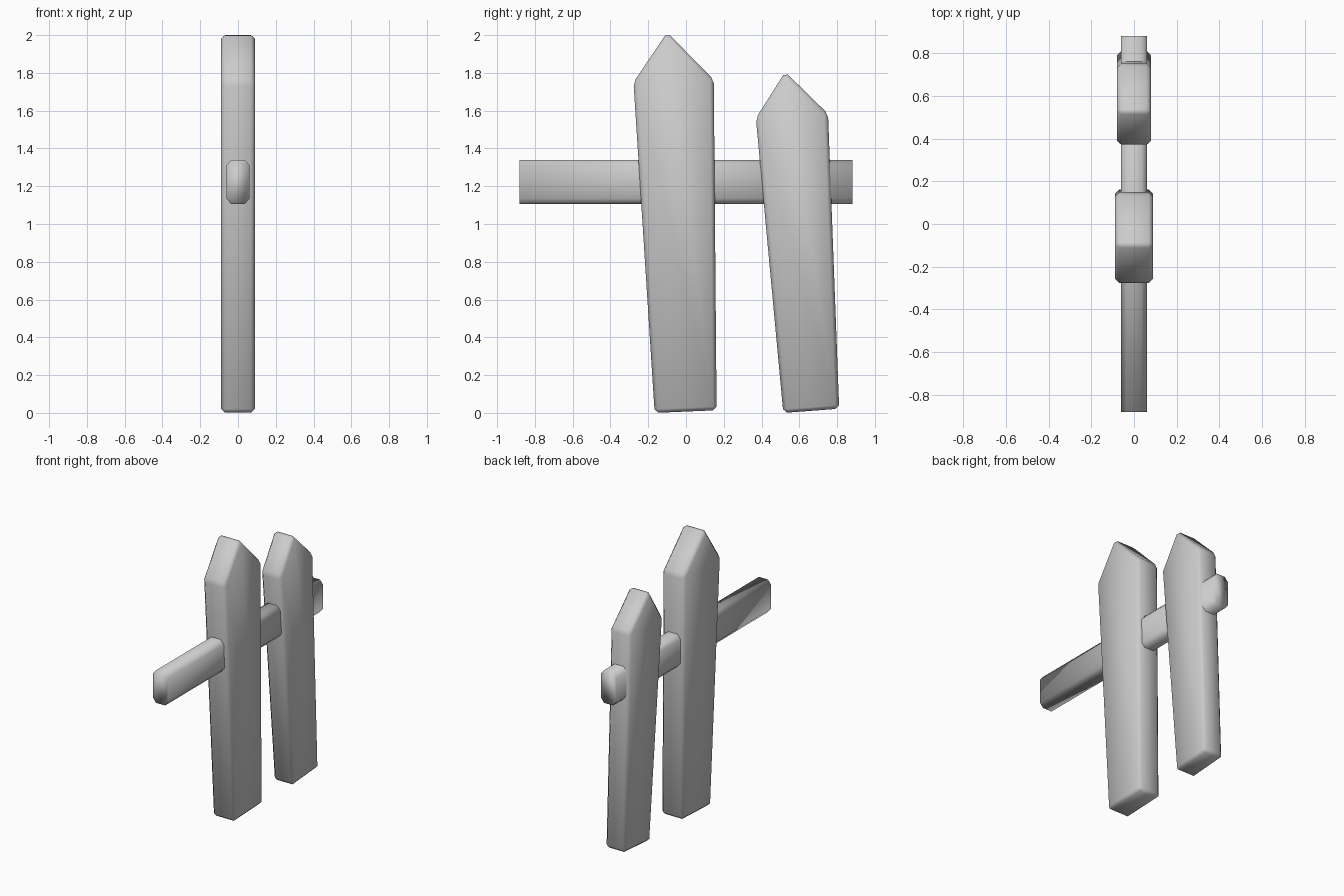
import bpy
import bmesh

if "Cube" in bpy.data.objects:
    bpy.data.objects.remove(bpy.data.objects["Cube"])


def prism(name, outline, axis, half, bevel=0.0):
    """Extrude a closed 2D outline along x or y, optionally chamfering every edge."""
    bm = bmesh.new()
    if axis == 'X':   # outline given as (y, z)
        points = [(-half, a, b) for a, b in outline]
        move = (2 * half, 0, 0)
    else:             # outline given as (x, z)
        points = [(a, -half, b) for a, b in outline]
        move = (0, 2 * half, 0)
    face = bm.faces.new([bm.verts.new(p) for p in points])
    geom = bmesh.ops.extrude_face_region(bm, geom=[face], use_keep_orig=True)['geom']
    bmesh.ops.translate(bm, vec=move,
                        verts=[g for g in geom if isinstance(g, bmesh.types.BMVert)])
    bmesh.ops.recalc_face_normals(bm, faces=bm.faces[:])
    if bevel:
        bmesh.ops.bevel(bm, geom=bm.edges[:], offset=bevel, segments=1,
                        affect='EDGES', clamp_overlap=True)
    for f in bm.faces:
        f.smooth = True
    mesh = bpy.data.meshes.new(name)
    bm.to_mesh(mesh)
    bm.free()
    obj = bpy.data.objects.new(name, mesh)
    bpy.context.collection.objects.link(obj)
    return obj


# Crooked pointed pickets, tapering towards the ground
prism("tall_picket",
      [(-0.166, 0.0), (0.162, 0.014), (0.147, 1.765), (-0.10, 2.014), (-0.278, 1.75)],
      'X', 0.089, 0.02)
prism("short_picket",
      [(0.515, 0.0), (0.811, 0.022), (0.752, 1.583), (0.525, 1.805), (0.37, 1.56)],
      'X', 0.08, 0.02)

# Horizontal rail with chamfered long edges
w, lo, hi, cx, cz = 0.061, 1.105, 1.34, 0.025, 0.03
prism("rail",
      [(-w + cx, lo), (w - cx, lo), (w, lo + cz), (w, hi - cz),
       (w - cx, hi), (-w + cx, hi), (-w, hi - cz), (-w, lo + cz)],
      'Y', 0.882)
